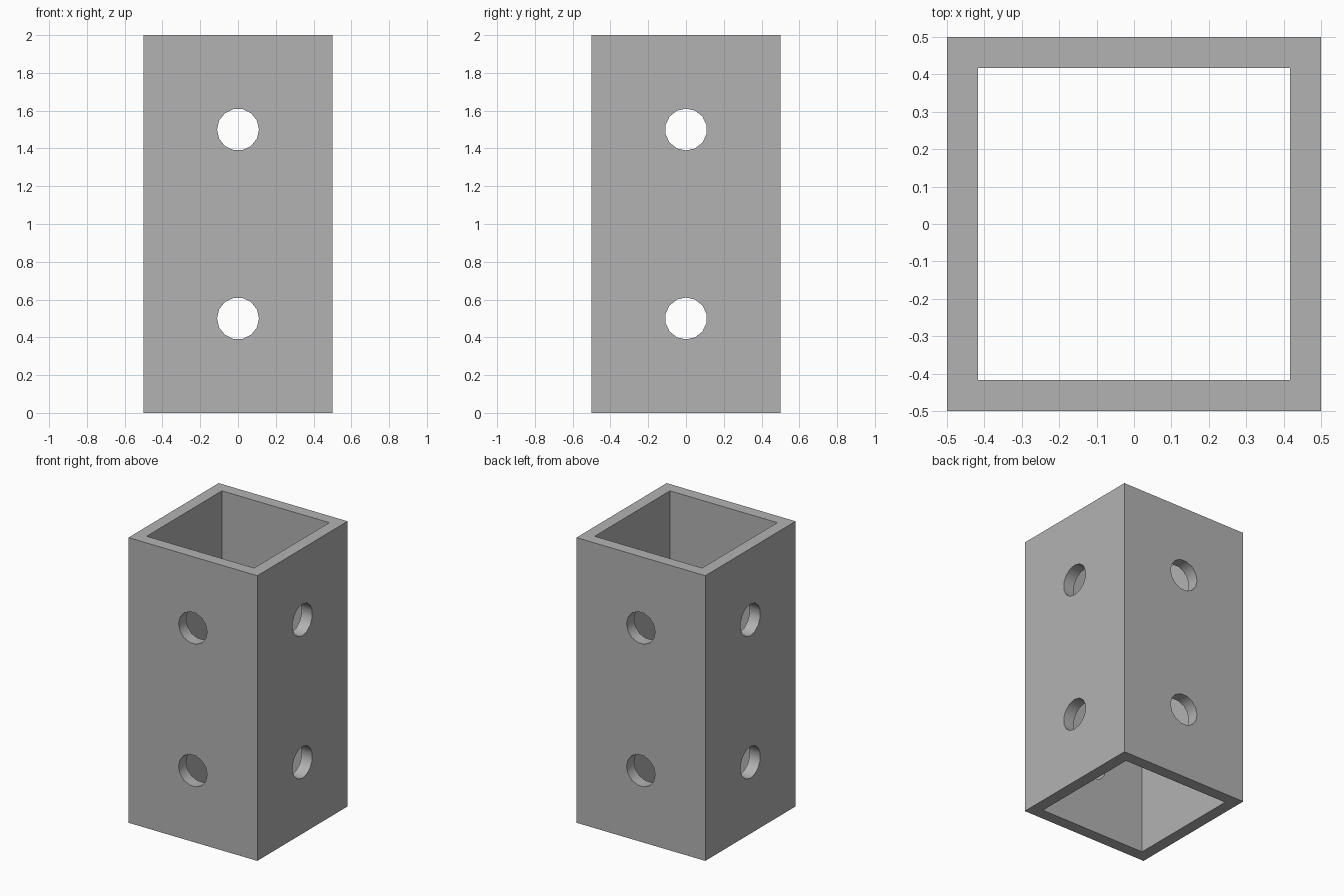
import bpy
from math import pi

default = bpy.data.objects.get("Cube")
if default:
    bpy.data.objects.remove(default, do_unlink=True)

HEIGHT = 2.0
WALL = 1 / 12
HOLE_RADIUS = 0.111

# Plain grey material
grey = bpy.data.materials.new("plain grey")
grey.use_nodes = True
colour = (0.45, 0.45, 0.45, 1)
grey.diffuse_color = colour
grey.node_tree.nodes["Principled BSDF"].inputs["Base Color"].default_value = colour


def block(name, width, height):
    bpy.ops.mesh.primitive_cube_add(size=1, location=(0, 0, HEIGHT / 2))
    obj = bpy.context.object
    obj.name = name
    obj.scale = (width, width, height)
    bpy.ops.object.transform_apply(location=False, rotation=False, scale=True)
    obj.data.materials.append(grey)
    return obj


def drill(name, z, rotation):
    bpy.ops.mesh.primitive_cylinder_add(vertices=14, radius=HOLE_RADIUS, depth=1.5,
                                        location=(0, 0, z), rotation=rotation)
    obj = bpy.context.object
    obj.name = name
    obj.data.materials.append(grey)
    return obj


def cut(target, cutter):
    cutter.hide_render = True
    mod = target.modifiers.new(cutter.name, 'BOOLEAN')
    mod.operation = 'DIFFERENCE'
    mod.solver = 'EXACT'
    mod.object = cutter
    bpy.context.view_layer.objects.active = target
    bpy.ops.object.modifier_apply(modifier=mod.name)
    bpy.data.objects.remove(cutter, do_unlink=True)


# Square tube, open at both ends
tube = block("square_tube", 1, HEIGHT)
cut(tube, block("bore_cutter", 1 - 2 * WALL, HEIGHT + 1))

# Two levels of round holes through all four walls
for z in (0.5, 1.5):
    cut(tube, drill("front_hole_cutter", z, (0, pi / 2, pi / 2)))
    cut(tube, drill("side_hole_cutter", z, (pi / 2, 0, pi / 2)))

# Smooth hole walls, sharp corners
bpy.ops.object.select_all(action='DESELECT')
tube.select_set(True)
bpy.context.view_layer.objects.active = tube
bpy.ops.object.shade_smooth_by_angle(angle=pi / 6)
